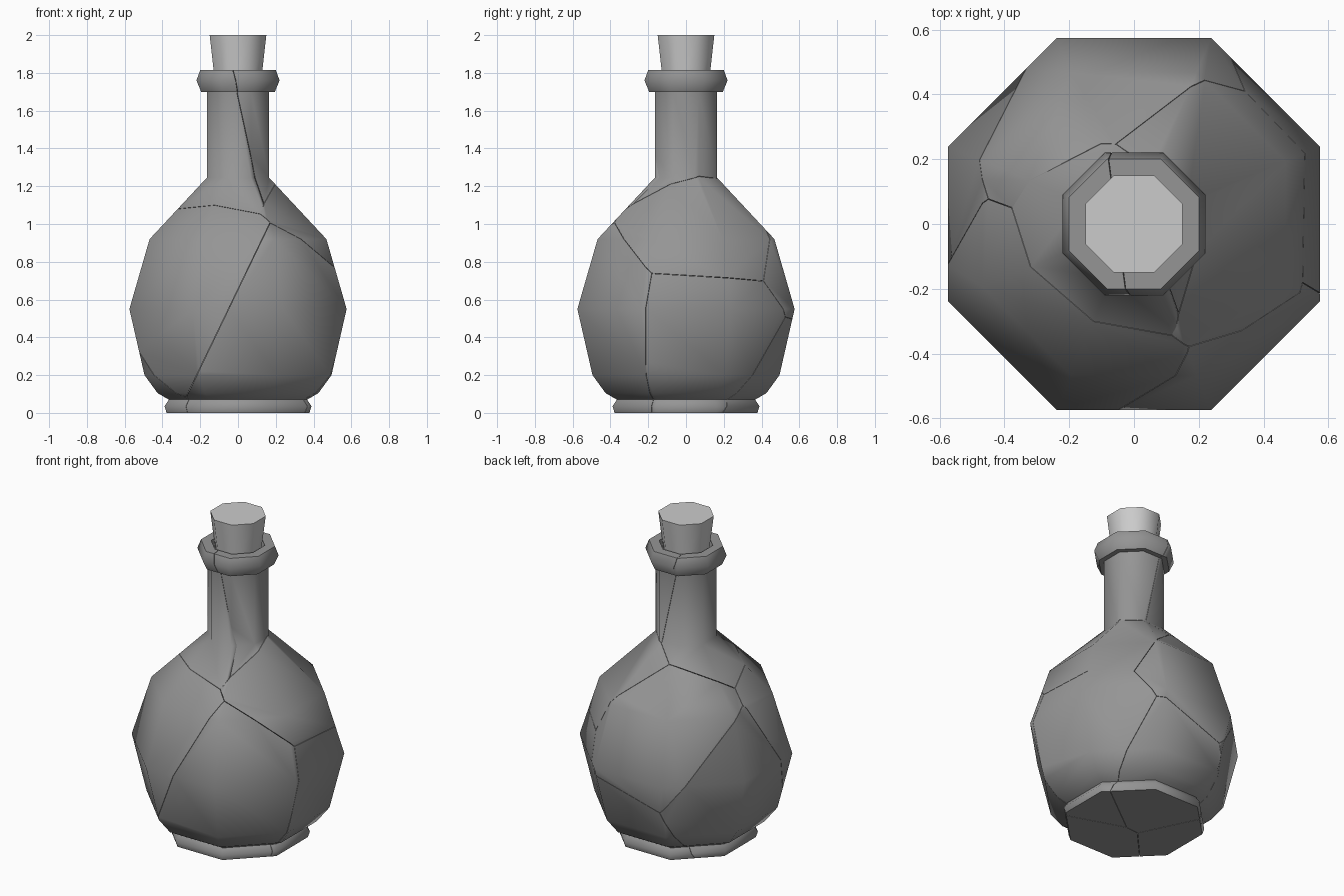
import bpy, bmesh, math
from mathutils import Vector

if "Cube" in bpy.data.objects:
    bpy.data.objects.remove(bpy.data.objects["Cube"])

SIDES = 8
CIRC = 1 / math.cos(math.pi / SIDES)      # flat half-width -> corner radius
GAP = 0.001                               # hairline crack half-width


def lathe(profile):
    """Closed octagonal solid from (half-width, height) pairs, flats on the axes."""
    bm = bmesh.new()
    rings = []
    for r, z in profile:
        ring = []
        for i in range(SIDES):
            a = 2 * math.pi * (i + 0.5) / SIDES
            ring.append(bm.verts.new((r * CIRC * math.cos(a), r * CIRC * math.sin(a), z)))
        rings.append(ring)
    for low, high in zip(rings, rings[1:]):
        for i in range(SIDES):
            j = (i + 1) % SIDES
            bm.faces.new((low[i], low[j], high[j], high[i]))
    bm.faces.new(rings[0][::-1])
    bm.faces.new(rings[-1])
    return bm


def finish(bm, name, material):
    bmesh.ops.recalc_face_normals(bm, faces=bm.faces[:])
    mesh = bpy.data.meshes.new(name)
    bm.to_mesh(mesh)
    bm.free()
    obj = bpy.data.objects.new(name, mesh)
    bpy.context.collection.objects.link(obj)
    mesh.materials.append(material)
    bpy.ops.object.select_all(action='DESELECT')
    obj.select_set(True)
    bpy.context.view_layer.objects.active = obj
    bpy.ops.object.shade_smooth_by_angle(angle=math.radians(55))


def grey(name, value):
    mat = bpy.data.materials.new(name)
    mat.diffuse_color = (value, value, value, 1)
    mat.use_nodes = True
    mat.node_tree.nodes["Principled BSDF"].inputs["Base Color"].default_value = mat.diffuse_color
    return mat


glass = grey("dark_grey", 0.3)
cork_grey = grey("light_grey", 0.62)

# Bottle outline: foot, round belly, shoulder, neck, rolled lip and mouth
outline = [(0.378, 0), (0.389, 0.035), (0.366, 0.07), (0.426, 0.105), (0.495, 0.2),
           (0.575, 0.55), (0.468, 0.92), (0.165, 1.245), (0.165, 1.70),
           (0.195, 1.70), (0.22, 1.76), (0.20, 1.815), (0.145, 1.815), (0.135, 1.77)]

# One centre per shard; cracks run midway between neighbouring centres
shards = {
    "front_right_shard": (0.22, -0.40, 0.42),
    "front_left_shard": (-0.32, -0.40, 0.68),
    "right_shard": (0.40, 0.13, 0.38),
    "right_shoulder_shard": (0.38, 0.17, 1.05),
    "back_base_shard": (0.12, 0.50, 0.10),
    "back_shard": (-0.08, 0.45, 0.75),
    "left_shard": (-0.45, 0.22, 0.40),
    "left_neck_shard": (-0.10, -0.05, 1.50),
    "right_neck_shard": (0.13, -0.02, 1.55),
}

# Cracked bottle: cut each shard out of the full body and cap the cut
for name, centre in shards.items():
    bm = lathe(outline)
    here = Vector(centre)
    for other in shards.values():
        if other == centre:
            continue
        normal = (Vector(other) - here).normalized()
        middle = (Vector(other) + here) / 2 - normal * GAP
        cut = bmesh.ops.bisect_plane(bm, geom=bm.verts[:] + bm.edges[:] + bm.faces[:],
                                     dist=1e-6, plane_co=middle, plane_no=normal,
                                     clear_outer=True)
        rim = [e for e in cut["geom_cut"]
               if isinstance(e, bmesh.types.BMEdge) and e.is_boundary]
        if rim:
            bmesh.ops.edgeloop_fill(bm, edges=rim)
    finish(bm, name, glass)

# Tapered cork stopper
finish(lathe([(0.115, 1.69), (0.15, 2.0)]), "cork", cork_grey)
